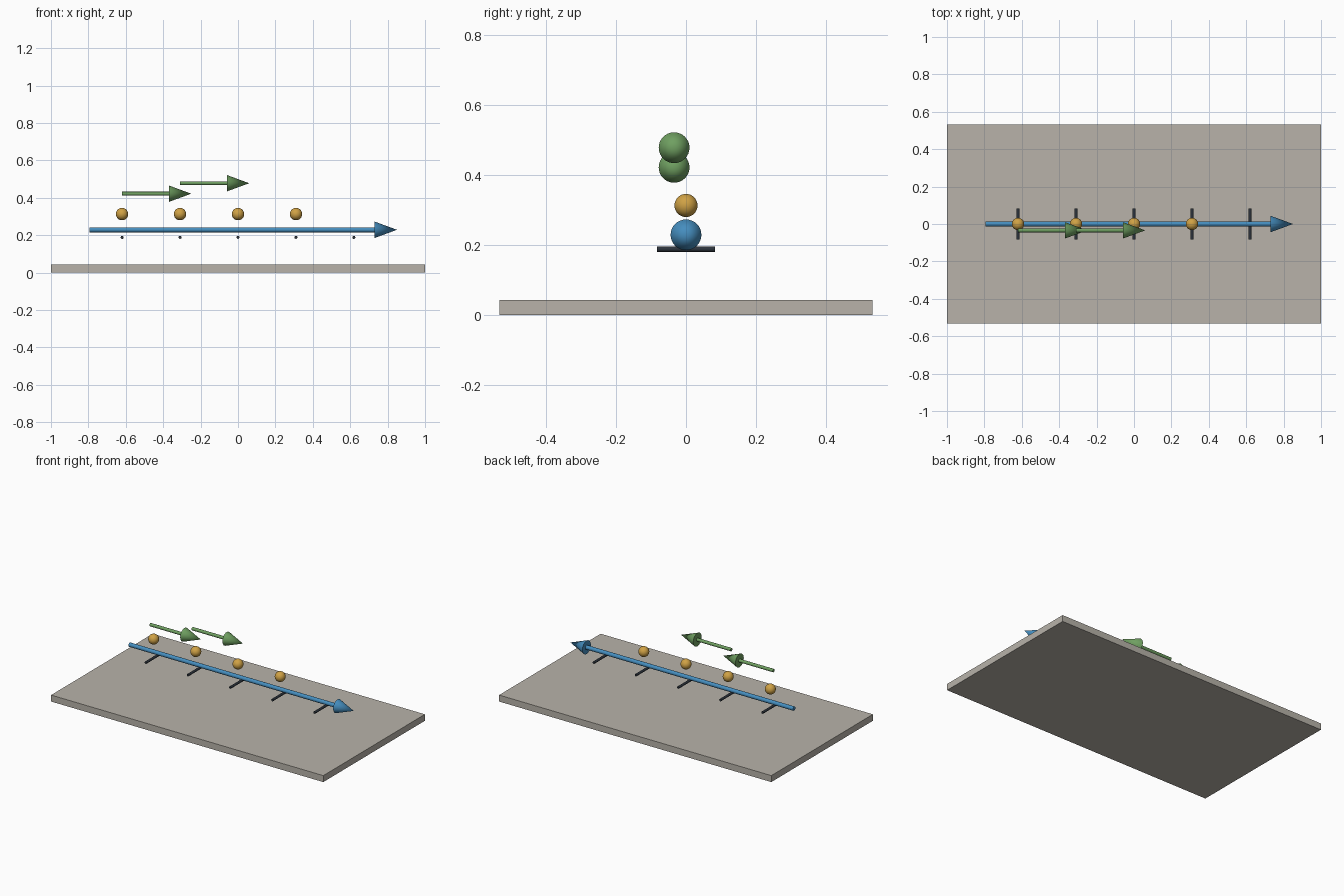
import bpy
import math

cube = bpy.data.objects.get("Cube")
if cube:
    bpy.data.objects.remove(cube, do_unlink=True)


def material(name, r, g, b):
    m = bpy.data.materials.new(name)
    m.use_nodes = True
    m.diffuse_color = (r, g, b, 1)
    m.node_tree.nodes["Principled BSDF"].inputs["Base Color"].default_value = (r, g, b, 1)
    return m


stone = material("warm grey", 0.48, 0.45, 0.40)
blue = material("blue", 0.06, 0.27, 0.52)
green = material("leaf green", 0.16, 0.35, 0.12)
gold = material("gold", 0.63, 0.36, 0.06)
dark = material("dark slate", 0.025, 0.033, 0.045)


def finish(name, mat, smooth=True):
    ob = bpy.context.object
    ob.name = name
    ob.data.materials.append(mat)
    if smooth:
        bpy.ops.object.shade_smooth_by_angle(angle=math.radians(40))
    return ob


def arrow(name, mat, start, tip, y, z, radius):
    """Shaft and cone head pointing along +x."""
    head, head_radius = 0.12, 0.044
    neck = tip - head
    along_x = (0, math.pi / 2, 0)
    bpy.ops.mesh.primitive_cylinder_add(
        vertices=24, radius=radius, depth=neck - start,
        location=((start + neck) / 2, y, z), rotation=along_x)
    finish(name + "_shaft", mat)
    bpy.ops.mesh.primitive_cone_add(
        vertices=32, radius1=head_radius, radius2=0, depth=head,
        location=(tip - head / 2, y, z), rotation=along_x)
    finish(name + "_head", mat)


# Base slab
bpy.ops.mesh.primitive_cube_add(size=1, location=(0, 0, 0.0215))
bpy.context.object.scale = (2, 1.066, 0.043)
finish("base_slab", stone, smooth=False)

# Long axis arrow and the two short arrows above it
arrow("axis_arrow", blue, -0.795, 0.85, 0, 0.229, 0.0135)
spacing = 0.31
arrow("lower_step_arrow", green, -2 * spacing, -0.25, -0.034, 0.422, 0.0105)
arrow("upper_step_arrow", green, -spacing, 0.06, -0.034, 0.478, 0.0105)

# Tick rods under the axis, with balls above all but the last
for i in range(5):
    x = (i - 2) * spacing
    bpy.ops.mesh.primitive_cylinder_add(
        vertices=16, radius=0.008, depth=0.166,
        location=(x, 0, 0.188), rotation=(math.pi / 2, 0, 0))
    finish(f"tick_rod_{i + 1}", dark)
    if i < 4:
        bpy.ops.mesh.primitive_uv_sphere_add(
            segments=32, ring_count=16, radius=0.033, location=(x, 0, 0.313))
        finish(f"marker_ball_{i + 1}", gold)
